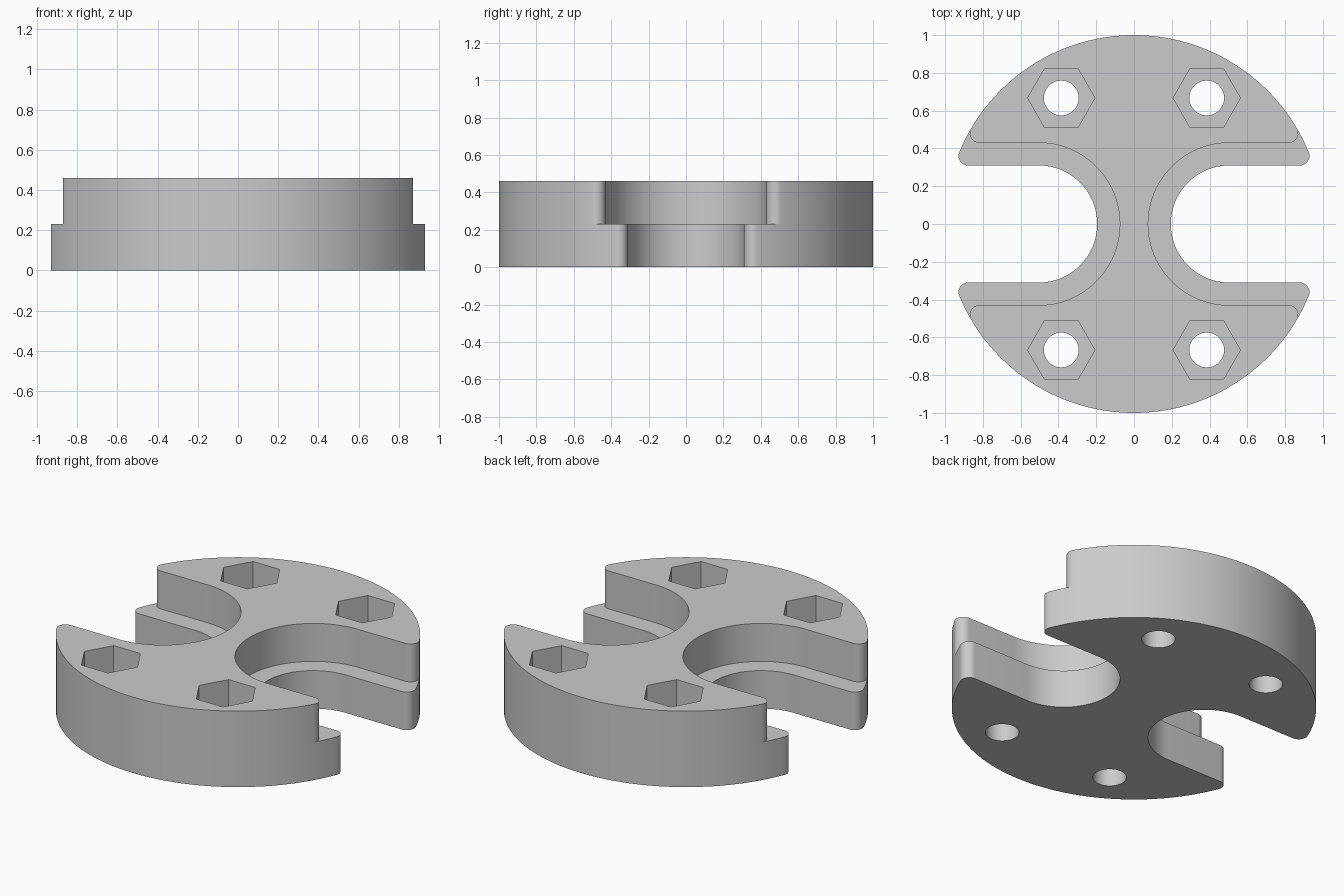
import bpy, bmesh, math

cube = bpy.data.objects.get("Cube")
if cube:
    bpy.data.objects.remove(cube, do_unlink=True)

STEP = 0.23          # height of each tier
SLOT_X = 0.505       # centre of the slot's round end
TIP = 0.05           # rounding of the horn tips
HOLE_X, HOLE_Y = 0.385, 0.667

grey = bpy.data.materials.new("plain_grey")
grey.use_nodes = True
grey.diffuse_color = (0.6, 0.6, 0.6, 1)
grey.node_tree.nodes["Principled BSDF"].inputs["Base Color"].default_value = (0.6, 0.6, 0.6, 1)


def arc(cx, cy, r, start, end, n):
    """Points along an arc, angles in degrees."""
    angles = [math.radians(start + (end - start) * i / n) for i in range(n + 1)]
    return [(cx + r * math.cos(a), cy + r * math.sin(a)) for a in angles]


def outline(w):
    """Disc outline with two opposite round-ended slots of half width w."""
    ty = w + TIP
    tx = math.sqrt((1 - TIP) ** 2 - ty ** 2)
    rim = math.degrees(math.atan2(ty, tx))
    first = 2 * math.ceil(rim / 2 + 0.2)
    quarter = arc(SLOT_X, 0, w, 180, 90, 24)
    quarter += arc(tx, ty, TIP, -90, rim, 10)
    quarter += arc(0, 0, 1, first, 90, (90 - first) // 2)
    half = quarter + [(-x, y) for x, y in reversed(quarter[:-1])]
    return half[:-1] + [(-x, -y) for x, y in half[:-1]]


def tier(name, w, z, hole_r, hole_sides):
    """Extruded plate with four holes, made from a filled 2D curve."""
    loops = [outline(w)]
    for sx in (-1, 1):
        for sy in (-1, 1):
            loops.append(arc(sx * HOLE_X, sy * HOLE_Y, hole_r, 0, 360, hole_sides)[:-1])
    curve = bpy.data.curves.new(name + "_profile", "CURVE")
    curve.dimensions = "2D"
    curve.fill_mode = "BOTH"
    curve.extrude = STEP / 2
    for loop in loops:
        spline = curve.splines.new("POLY")
        spline.points.add(len(loop) - 1)
        for point, (x, y) in zip(spline.points, loop):
            point.co = (x, y, 0, 1)
        spline.use_cyclic_u = True
    helper = bpy.data.objects.new(name + "_profile", curve)
    bpy.context.collection.objects.link(helper)
    bpy.context.view_layer.update()
    mesh = bpy.data.meshes.new_from_object(
        helper.evaluated_get(bpy.context.evaluated_depsgraph_get()))
    bpy.data.objects.remove(helper, do_unlink=True)

    bm = bmesh.new()
    bm.from_mesh(mesh)
    bmesh.ops.remove_doubles(bm, verts=bm.verts, dist=0.0001)
    bmesh.ops.translate(bm, verts=bm.verts, vec=(0, 0, z + STEP / 2))
    bmesh.ops.recalc_face_normals(bm, faces=bm.faces)
    bm.to_mesh(mesh)
    bm.free()
    mesh.materials.clear()
    mesh.materials.append(grey)
    obj = bpy.data.objects.new(name, mesh)
    bpy.context.collection.objects.link(obj)
    bpy.ops.object.select_all(action="DESELECT")
    obj.select_set(True)
    bpy.context.view_layer.objects.active = obj
    bpy.ops.object.shade_smooth_by_angle(angle=math.radians(30))
    return obj


# Lower plate with bolt holes, upper plate with wider slots and nut pockets
tier("lower_plate", 0.31, 0, 0.092, 48)
tier("upper_plate", 0.43, STEP, 0.178, 6)
